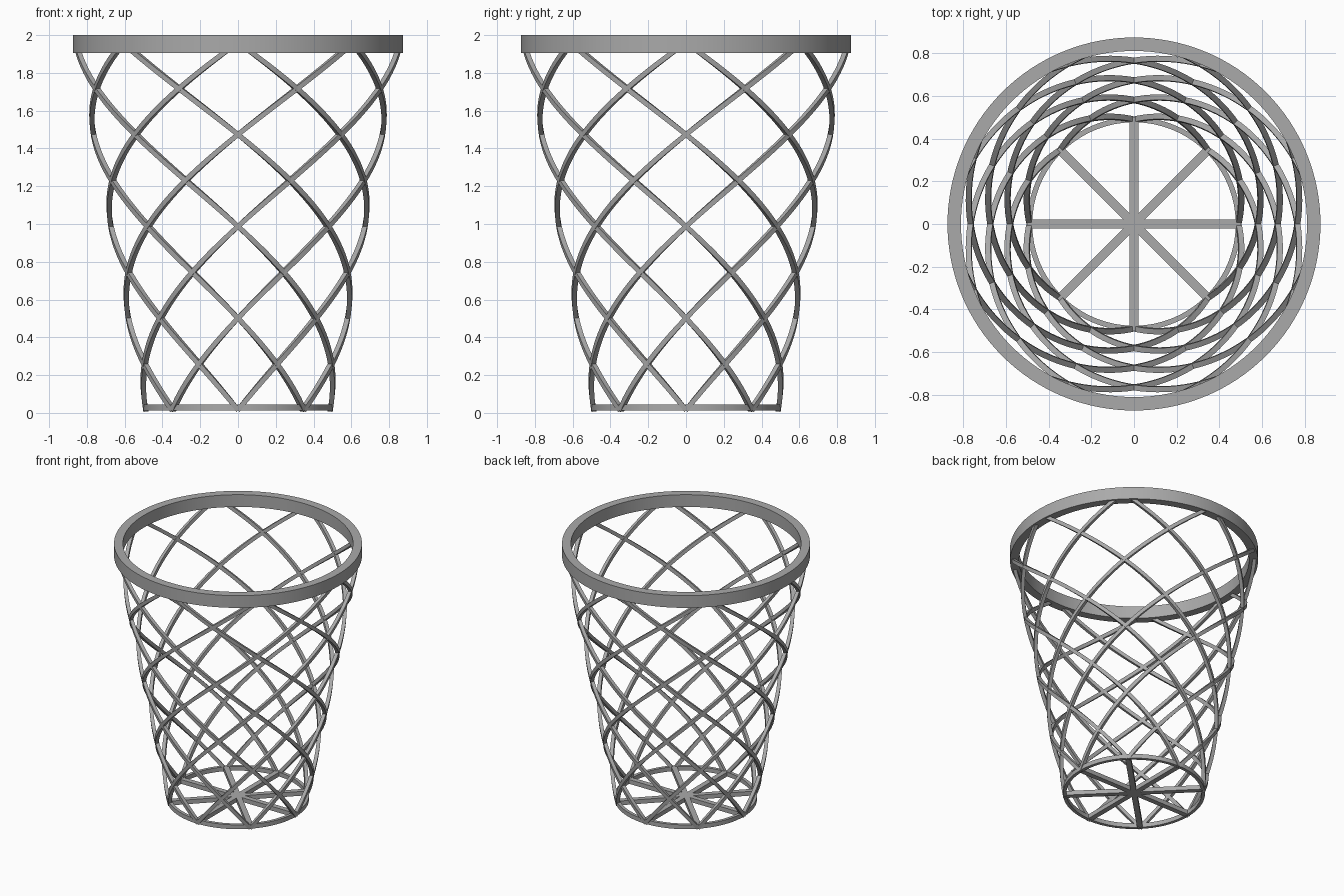
import bpy, bmesh
from math import sin, cos, pi, radians
from mathutils import Vector

old = bpy.data.objects.get("Cube")
if old:
    bpy.data.objects.remove(old, do_unlink=True)

GREY = (0.40, 0.40, 0.40, 1)
grey = bpy.data.materials.new("grey_metal")
grey.use_nodes = True
grey.diffuse_color = GREY
grey.node_tree.nodes["Principled BSDF"].inputs["Base Color"].default_value = GREY


def finish(bm, name):
    bmesh.ops.recalc_face_normals(bm, faces=bm.faces)
    mesh = bpy.data.meshes.new(name)
    bm.to_mesh(mesh)
    bm.free()
    mesh.materials.append(grey)
    obj = bpy.data.objects.new(name, mesh)
    bpy.context.collection.objects.link(obj)
    bpy.ops.object.select_all(action="DESELECT")
    obj.select_set(True)
    bpy.context.view_layer.objects.active = obj
    bpy.ops.object.shade_smooth_by_angle(angle=radians(30))
    return obj


def bridge(bm, loops, closed):
    """Skin a row of four-cornered sections, capping the ends if open."""
    pairs = list(zip(loops, loops[1:]))
    if closed:
        pairs.append((loops[-1], loops[0]))
    for a, b in pairs:
        for i in range(4):
            j = (i + 1) % 4
            bm.faces.new((a[i], a[j], b[j], b[i]))
    if not closed:
        bm.faces.new(loops[0])
        bm.faces.new(loops[-1])


def ring(name, inner, outer, low, high, steps=128):
    bm = bmesh.new()
    section = ((inner, low), (outer, low), (outer, high), (inner, high))
    loops = []
    for k in range(steps):
        a = 2 * pi * k / steps
        loops.append([bm.verts.new((r * cos(a), r * sin(a), z)) for r, z in section])
    bridge(bm, loops, True)
    return finish(bm, name)


# Conical helix followed by every strand: half a turn from base to rim
Z0, Z1 = 0.015, 1.96
R0, R1 = 0.488, 0.857
HALF = 0.013


def helix(t, start, hand):
    a = start + hand * pi * t
    r = R0 + (R1 - R0) * t
    return Vector((r * cos(a), r * sin(a), Z0 + (Z1 - Z0) * t))


def strand(name, start, hand, steps=64):
    bm = bmesh.new()
    loops = []
    for k in range(steps + 1):
        t = k / steps
        p = helix(t, start, hand)
        along = (helix(t + 0.001, start, hand) - helix(t - 0.001, start, hand)).normalized()
        out = Vector((p.x, p.y, 0))
        out = (out - along * out.dot(along)).normalized()
        side = along.cross(out)
        corners = ((-1, -1), (1, -1), (1, 1), (-1, 1))
        loops.append([bm.verts.new(p + (out * u + side * v) * HALF) for u, v in corners])
    bridge(bm, loops, False)
    return finish(bm, name)


# Crossing wall strands, eight in each direction
for hand, label in ((1, "left_twist"), (-1, "right_twist")):
    for n in range(8):
        strand(f"wall_strand_{label}_{n + 1}", n * pi / 4, hand)

# Top rim and base hoop
ring("top_rim", 0.81, 0.873, 1.905, 2.0)
ring("base_hoop", 0.476, 0.5, 0.012, 0.045)

# Floor bars crossing at the centre
for n in range(4):
    bm = bmesh.new()
    bmesh.ops.create_cube(bm, size=1)
    bmesh.ops.scale(bm, vec=(0.99, 0.04, 0.033), verts=bm.verts)
    bar = finish(bm, f"floor_bar_{n + 1}")
    bar.location.z = 0.0285
    bar.rotation_euler.z = n * pi / 4
